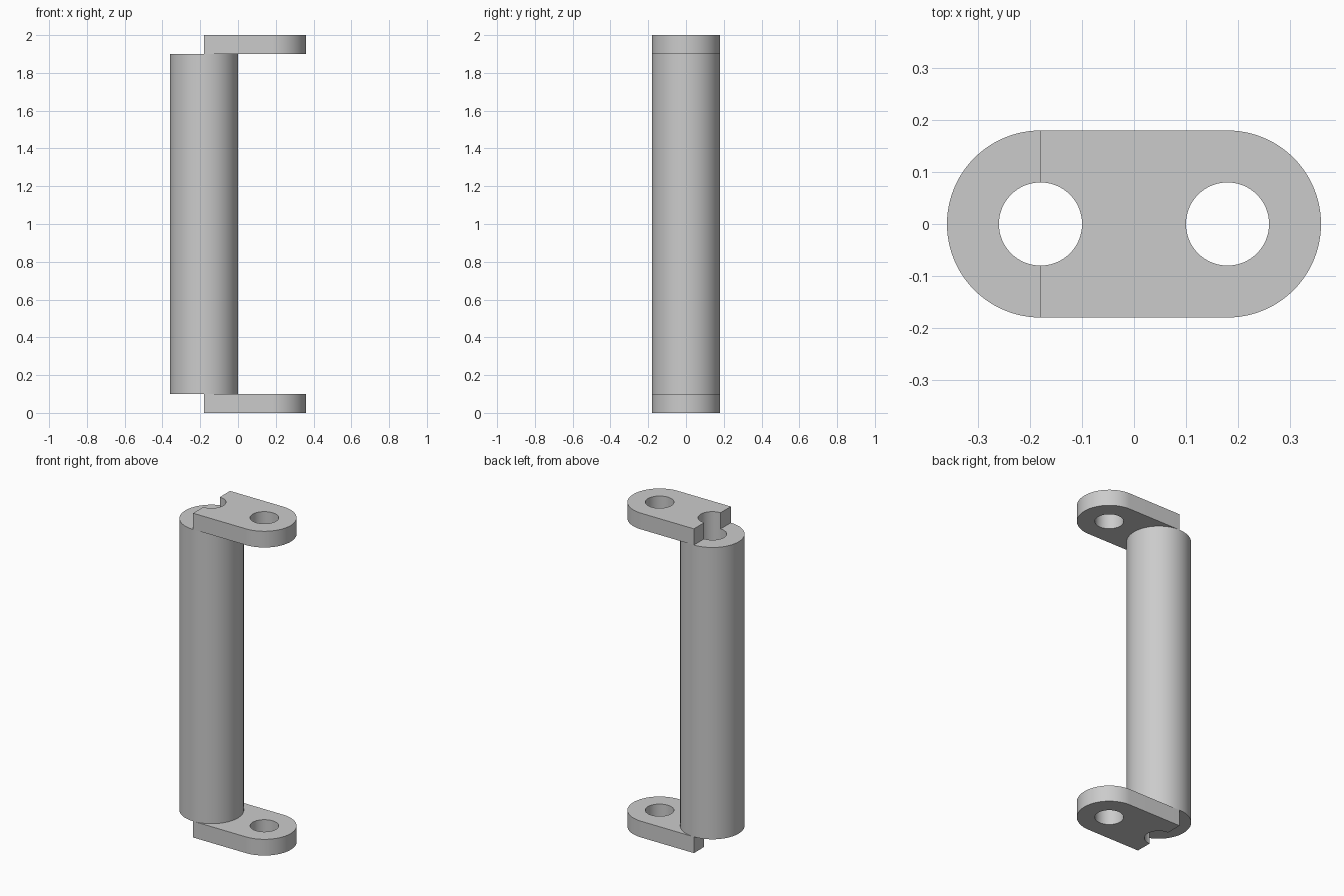
import bpy, bmesh
from math import sin, cos, pi, radians

if "Cube" in bpy.data.objects:
    bpy.data.objects.remove(bpy.data.objects["Cube"])

R, BORE, X = 0.18, 0.08, 0.18      # outer radius, hole radius, hole offset
THICK, HEIGHT = 0.10, 2.0


def arc(cx, r, a0, a1, n):
    return [(cx + r * cos(a0 + (a1 - a0) * i / n), r * sin(a0 + (a1 - a0) * i / n))
            for i in range(n + 1)]


def circle(cx, r, n=96):
    return arc(cx, r, 0, 2 * pi, n)[:-1]


def extrude_profile(name, loops, z0, z1):
    """Fill an outline with holes and extrude it upward."""
    bm = bmesh.new()
    edges = []
    for loop in loops:
        vs = [bm.verts.new((x, y, z0)) for x, y in loop]
        edges += [bm.edges.new((vs[i - 1], vs[i])) for i in range(len(vs))]
    bmesh.ops.triangle_fill(bm, edges=edges, use_beauty=True)
    base = bm.faces[:]
    res = bmesh.ops.extrude_face_region(bm, geom=base, use_keep_orig=True)
    top = [g for g in res["geom"] if isinstance(g, bmesh.types.BMVert)]
    bmesh.ops.translate(bm, verts=top, vec=(0, 0, z1 - z0))
    bmesh.ops.recalc_face_normals(bm, faces=bm.faces[:])
    mesh = bpy.data.meshes.new(name)
    bm.to_mesh(mesh)
    bm.free()
    ob = bpy.data.objects.new(name, mesh)
    bpy.context.collection.objects.link(ob)
    ob.select_set(True)
    bpy.context.view_layer.objects.active = ob


# Hollow round post
extrude_profile("post_tube", [circle(-X, R), circle(-X, BORE)], THICK, HEIGHT - THICK)

# End plates: rounded tip with pin hole, square end notched around the post bore
outline = ([(-X, -R)] + arc(X, R, -pi / 2, pi / 2, 48) + [(-X, R)]
           + arc(-X, BORE, pi / 2, -pi / 2, 48))
for name, z in (("lower_plate", 0), ("upper_plate", HEIGHT - THICK)):
    extrude_profile(name, [outline, circle(X, BORE)], z, z + THICK)

bpy.ops.object.shade_smooth_by_angle(angle=radians(30))
